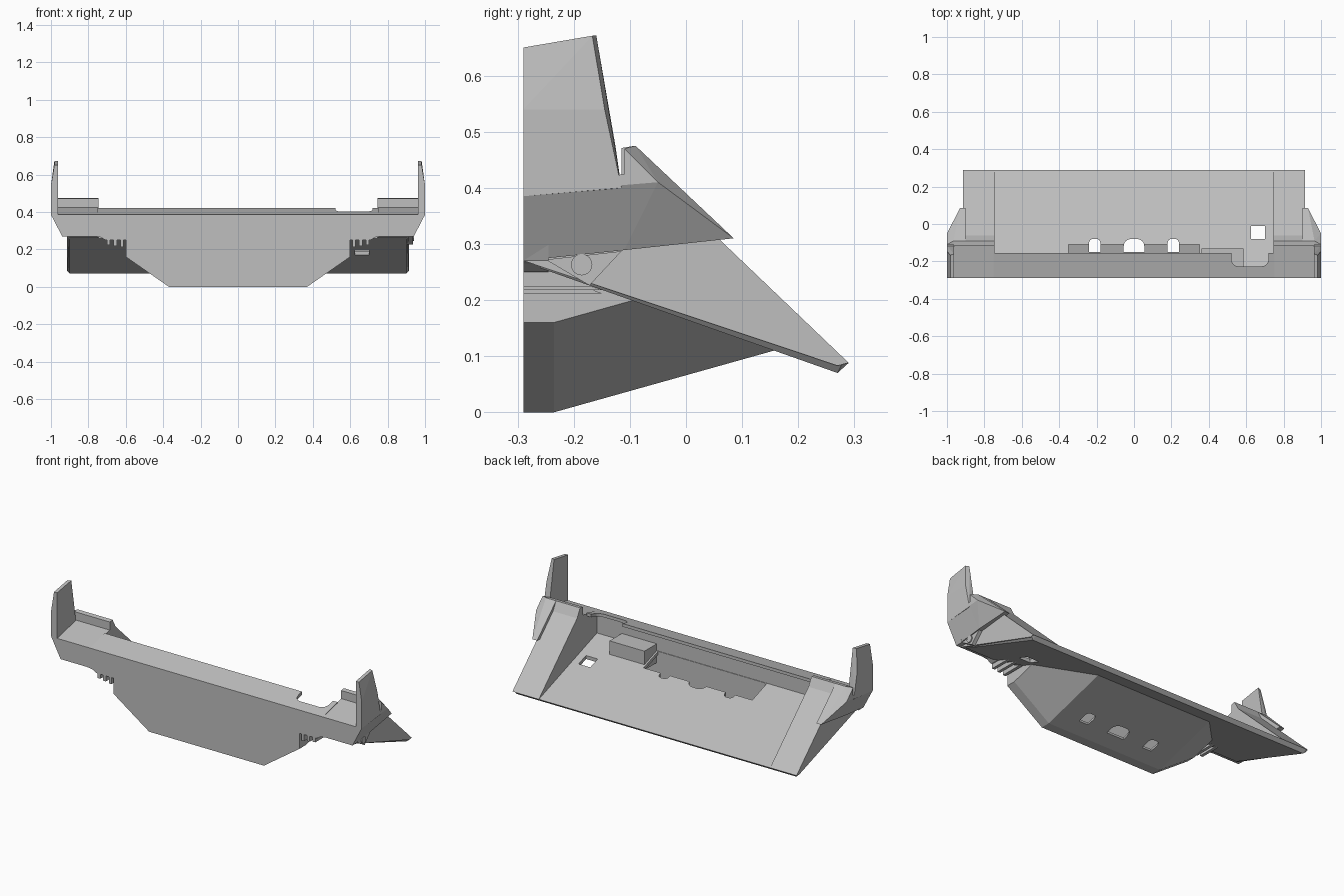
import bpy, bmesh, math
from mathutils import Vector

default = bpy.data.objects.get("Cube")
if default:
    bpy.data.objects.remove(default, do_unlink=True)

grey = bpy.data.materials.new("matte grey")
grey.use_nodes = True
COLOUR = (0.52, 0.52, 0.52, 1)
grey.diffuse_color = COLOUR
grey.node_tree.nodes["Principled BSDF"].inputs["Base Color"].default_value = COLOUR


def finish(name, bm):
    mesh = bpy.data.meshes.new(name)
    bm.to_mesh(mesh)
    bm.free()
    mesh.materials.append(grey)
    obj = bpy.data.objects.new(name, mesh)
    bpy.context.collection.objects.link(obj)
    return obj


def prism(name, profile, axis, a, b):
    """Extrude a 2D profile along an axis from a to b."""
    place = {"x": lambda t, u, v: (t, u, v),
             "y": lambda t, u, v: (u, t, v),
             "z": lambda t, u, v: (u, v, t)}[axis]
    bm = bmesh.new()
    rings = [[bm.verts.new(place(t, u, v)) for u, v in profile] for t in (a, b)]
    n = len(profile)
    for ring in rings:
        bm.faces.new(ring)
    for i in range(n):
        j = (i + 1) % n
        bm.faces.new((rings[0][i], rings[0][j], rings[1][j], rings[1][i]))
    bmesh.ops.recalc_face_normals(bm, faces=bm.faces[:])
    return finish(name, bm)


def hull(name, points, side):
    """Convex solid around points, mirrored by side."""
    bm = bmesh.new()
    for x, y, z in points:
        bm.verts.new((side * x, y, z))
    bmesh.ops.convex_hull(bm, input=bm.verts[:])
    bmesh.ops.dissolve_limit(bm, angle_limit=0.01, verts=bm.verts[:], edges=bm.edges[:])
    bmesh.ops.recalc_face_normals(bm, faces=bm.faces[:])
    return finish(name, bm)


def bake(obj):
    """Apply all modifiers."""
    bpy.context.view_layer.update()
    deps = bpy.context.evaluated_depsgraph_get()
    mesh = bpy.data.meshes.new_from_object(obj.evaluated_get(deps))
    obj.modifiers.clear()
    obj.data = mesh


def cut(obj, cutters):
    for c in cutters:
        mod = obj.modifiers.new("cut", "BOOLEAN")
        mod.operation = "DIFFERENCE"
        mod.solver = "EXACT"
        mod.object = c
    bake(obj)


def rect(x0, x1, y0, y1):
    return [(x0, y0), (x1, y0), (x1, y1), (x0, y1)]


def arch(cx, half, y0, y1, r, steps=5):
    """Slot outline with rounded corners at the y1 end."""
    d = 1 if y1 > y0 else -1
    pts = [(cx - half, y0), (cx + half, y0)]
    for sx, start in ((1, 0), (-1, math.pi / 2)):
        for i in range(steps):
            t = start + math.pi / 2 * i / (steps - 1)
            pts.append((cx + sx * (half - r) + r * math.cos(t),
                        y1 - d * r + d * r * math.sin(t)))
    return pts


FRONT = -0.29
WALL = -0.245

# Front wall with its lower keel outline
half = [(0.37, 0), (0.6, 0.16), (0.6, 0.25), (0.71, 0.25), (0.735, 0.265),
        (0.77, 0.27), (0.94, 0.27), (0.99, 0.385)]
outline = half + [(-x, z) for x, z in reversed(half)]
prism("front_wall", outline, "y", FRONT, WALL)

# Sloping main deck with chamfered ends
bm = bmesh.new()
sections = []
for x, inset in ((-0.915, 1), (-0.9, 0), (0.9, 0), (0.915, 1)):
    low = 0.015 * inset
    sections.append([bm.verts.new((x, y, z)) for y, z in (
        (-0.26, 0.275), (0.29, 0.088), (0.27 + low / 2, 0.07 + low), (-0.26, 0.257 + low))])
for p, q in zip(sections, sections[1:]):
    for i in range(4):
        bm.faces.new((p[i], p[(i + 1) % 4], q[(i + 1) % 4], q[i]))
bm.faces.new(sections[0])
bm.faces.new(sections[-1])
bmesh.ops.recalc_face_normals(bm, faces=bm.faces[:])
deck = finish("main_deck", bm)

# Hollow keel: a trough swept back until it meets the deck
trough = [(-0.6, 0.3), (-0.6, 0.16), (-0.37, 0), (0.37, 0), (0.6, 0.16), (0.6, 0.3)]
bm = bmesh.new()
rows = [[bm.verts.new((x, y, z + rise)) for x, z in trough]
        for y, rise in ((FRONT, 0), (-0.235, 0), (0.25, 0.136))]
for p, q in zip(rows, rows[1:]):
    for i in range(len(trough) - 1):
        bm.faces.new((p[i], p[i + 1], q[i + 1], q[i]))
bmesh.ops.bisect_plane(bm, geom=bm.verts[:] + bm.edges[:] + bm.faces[:],
                       plane_co=(0, 0.28, 0.077), plane_no=Vector((0, 0.347, 1)).normalized(),
                       clear_outer=True)
keel = finish("keel", bm)
shell = keel.modifiers.new("shell", "SOLIDIFY")
shell.thickness = 0.012
shell.offset = 1
bake(keel)

# Openings through deck and keel
arches = [prism("cutter", arch(cx, w, -0.15, -0.08, w * 0.7), "z", -0.1, 0.6)
          for cx, w in ((0, 0.055), (-0.21, 0.03), (0.21, 0.03))]
slot = prism("cutter", rect(-0.35, 0.35, -0.243, -0.11), "z", 0.1, 0.6)
window = prism("cutter", rect(0.625, 0.7, -0.08, -0.012), "z", -0.1, 0.6)
cut(deck, [slot, window] + arches)
cut(keel, arches)

# Thin top ledge with a rounded notch
ledge = prism("top_ledge", [(FRONT, 0.385), (-0.155, 0.42), (-0.155, 0.402), (FRONT, 0.367)],
              "x", -0.75, 0.75)
notch = prism("cutter", arch(0.62, 0.1, -0.1, -0.227, 0.04), "z", 0.2, 0.6)
cut(ledge, [notch])
for c in arches + [slot, window, notch]:
    bpy.data.objects.remove(c, do_unlink=True)

# Inner mounting box on the deck
prism("mounting_box", rect(0.36, 0.585, 0.2, 0.31), "y", WALL, -0.132)

for side, tag in ((1, "left"), (-1, "right")):
    # Solid wedge at each end
    prism(tag + "_wedge",
          [(FRONT, 0.27), (FRONT, 0.385), (-0.11, 0.425), (-0.11, 0.47),
           (0.29, 0.088), (0.27, 0.083)], "x", side * 0.745, side * 0.915)
    prism(tag + "_wedge_lip",
          [(-0.115, 0.42), (-0.115, 0.471), (-0.09, 0.475), (-0.06, 0.42)],
          "x", side * 0.745, side * 0.965)
    # Outer cheek, undercut below
    hull(tag + "_cheek_front",
         [(0.9, FRONT, 0.27), (0.94, FRONT, 0.27), (1, FRONT, 0.385), (0.9, FRONT, 0.385),
          (0.9, -0.11, 0.425), (1, -0.11, 0.425), (1, -0.11, 0.405),
          (0.94, -0.11, 0.289), (0.9, -0.11, 0.289)], side)
    hull(tag + "_cheek_back",
         [(0.9, -0.11, 0.289), (0.94, -0.11, 0.289), (1, -0.11, 0.405), (1, -0.11, 0.47),
          (0.9, -0.11, 0.47), (0.9, -0.09, 0.475), (0.965, -0.09, 0.475),
          (1, -0.05, 0.41), (0.93, 0.085, 0.31), (0.9, 0.085, 0.31)], side)
    # Upright end blade
    hull(tag + "_blade",
         [(x, y, z) for x in (0.962,) for y, z in
          ((FRONT, 0.38), (FRONT, 0.65), (-0.16, 0.672), (-0.125, 0.47), (-0.115, 0.4))]
         + [(1, FRONT, 0.385), (1, FRONT, 0.54), (0.982, FRONT, 0.65), (0.982, -0.167, 0.671),
            (1, -0.145, 0.54), (1, -0.132, 0.47), (1, -0.115, 0.4)], side)
    # Comb of small fins under the deck
    for i in range(3):
        x = 0.612 + 0.036 * i
        low = 0.212 + 0.006 * i
        prism(tag + "_comb_fin", [(FRONT, 0.265), (FRONT, low), (-0.15, low)],
              "x", side * x, side * (x + 0.017))

# Bracket and pivot pin on one side
prism("bracket", [(-0.25, 0.272), (-0.172, 0.226), (-0.115, 0.287)], "x", 0.9, 0.936)
pin = [(-0.186 + 0.019 * math.cos(math.tau * i / 24), 0.263 + 0.019 * math.sin(math.tau * i / 24))
       for i in range(24)]
prism("pivot_pin", pin, "x", 0.9, 0.942)
